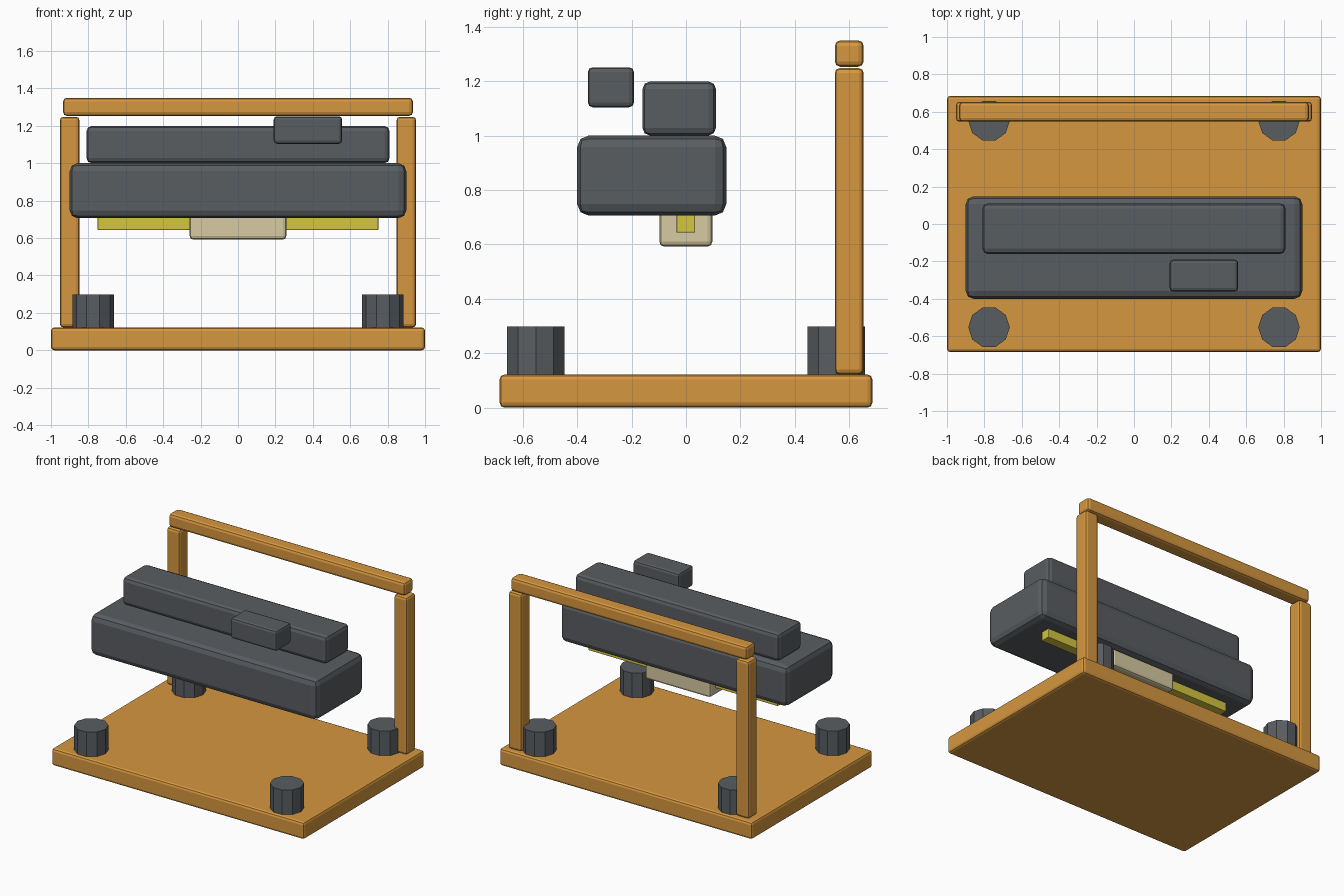
import bpy
import math

if "Cube" in bpy.data.objects:
    bpy.data.objects.remove(bpy.data.objects["Cube"])


def material(name, color):
    m = bpy.data.materials.new(name)
    m.diffuse_color = (*color, 1)
    m.use_nodes = True
    m.node_tree.nodes["Principled BSDF"].inputs["Base Color"].default_value = m.diffuse_color
    return m


WOOD = material("orange_wood", (0.67, 0.31, 0.05))
DARK = material("dark_grey", (0.10, 0.11, 0.12))
CREAM = material("cream", (0.68, 0.60, 0.36))
YELLOW = material("yellow", (0.66, 0.56, 0.05))


def box(name, x, y, z, mat, bevel):
    """Bevelled box from (min, max) ranges."""
    bpy.ops.mesh.primitive_cube_add(
        size=1, location=[(a + b) / 2 for a, b in (x, y, z)])
    ob = bpy.context.object
    ob.name = name
    ob.scale = [b - a for a, b in (x, y, z)]
    bpy.ops.object.transform_apply(location=False, rotation=False, scale=True)
    mod = ob.modifiers.new("bevel", "BEVEL")
    mod.width = bevel
    mod.segments = 2
    ob.data.materials.append(mat)
    return ob


# Base board
box("base_board", (-1, 1), (-0.685, 0.685), (0, 0.122), WOOD, 0.018)

# Rear frame: two posts and a top rail
for side, cx in (("left", -0.9), ("right", 0.9)):
    box(side + "_post", (cx - 0.052, cx + 0.052), (0.547, 0.653),
        (0.122, 1.248), WOOD, 0.018)
box("top_rail", (-0.935, 0.935), (0.547, 0.653), (1.253, 1.35), WOOD, 0.02)

# Ten-sided pegs at the corners
for sx in (-1, 1):
    for sy in (-1, 1):
        bpy.ops.mesh.primitive_cylinder_add(
            vertices=10, radius=0.111, depth=0.178,
            location=(sx * 0.775, sy * 0.552, 0.209),
            rotation=(0, 0, math.pi / 2))
        peg = bpy.context.object
        peg.name = "corner_peg"
        peg.data.materials.append(DARK)

# Floating stacked body
box("lower_body", (-0.9, 0.9), (-0.4, 0.148), (0.706, 1.0), DARK, 0.042)
box("upper_body", (-0.81, 0.81), (-0.16, 0.11), (1.0, 1.199), DARK, 0.028)
box("small_block", (0.191, 0.557), (-0.361, -0.191), (1.104, 1.251), DARK, 0.018)

# Underside block and strip
box("underside_block", (-0.258, 0.258), (-0.098, 0.097), (0.592, 0.74), CREAM, 0.018)
box("underside_strip", (-0.75, 0.75), (-0.035, 0.034), (0.643, 0.715), YELLOW, 0.004)
